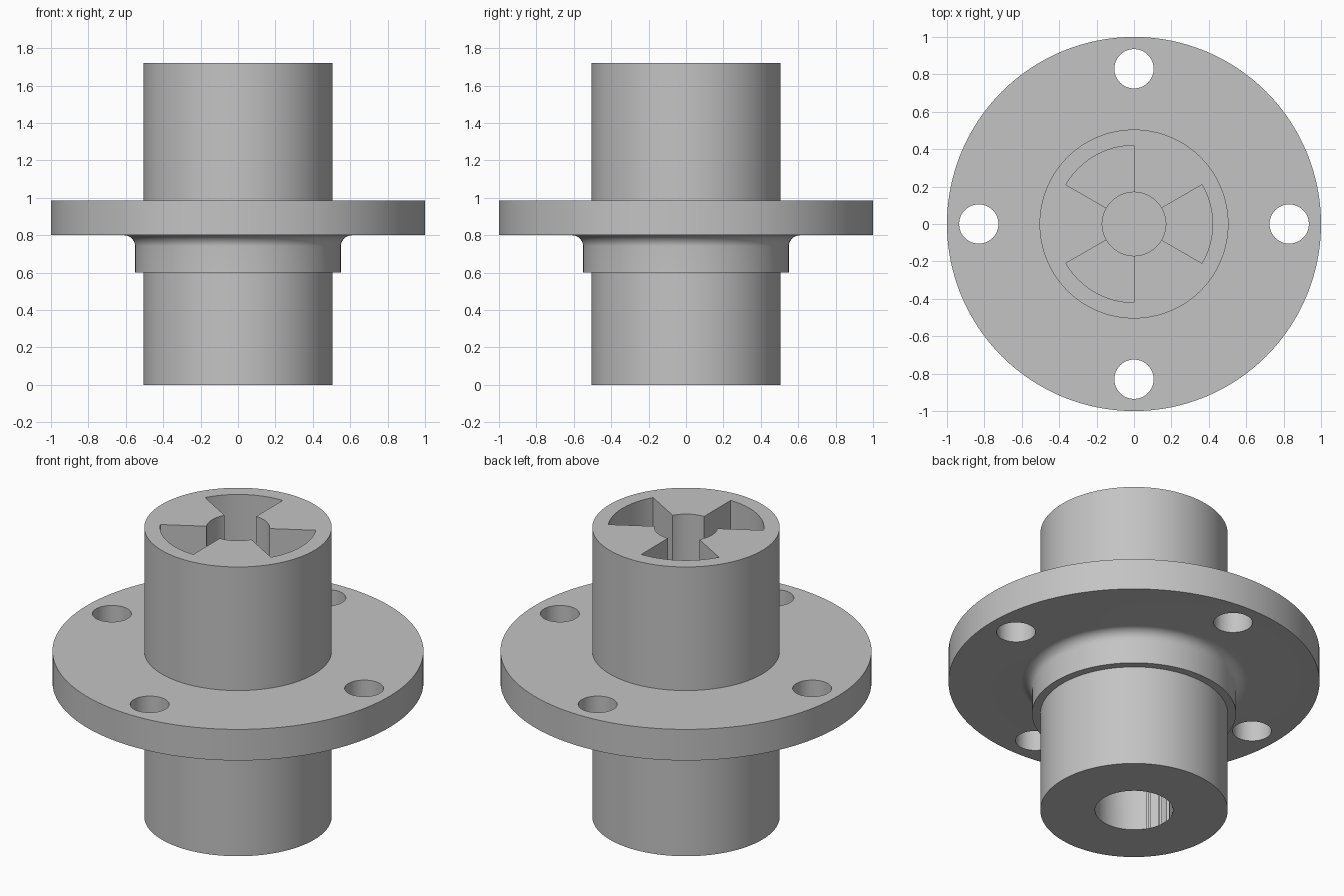
import bpy, bmesh
from math import sin, cos, pi, radians

if "Cube" in bpy.data.objects:
    bpy.data.objects.remove(bpy.data.objects["Cube"])

SEGMENTS = 128

grey = bpy.data.materials.new("plain grey metal")
grey.use_nodes = True
colour = (0.55, 0.55, 0.55, 1)
grey.diffuse_color = colour
grey.node_tree.nodes["Principled BSDF"].inputs["Base Color"].default_value = colour


def add_object(name, bm):
    bmesh.ops.recalc_face_normals(bm, faces=bm.faces)
    mesh = bpy.data.meshes.new(name)
    bm.to_mesh(mesh)
    bm.free()
    mesh.materials.append(grey)
    obj = bpy.data.objects.new(name, mesh)
    bpy.context.collection.objects.link(obj)
    return obj


def arc(radius, start, end, steps, cx=0, cy=0):
    angles = [radians(start + (end - start) * i / steps) for i in range(steps + 1)]
    return [(cx + radius * cos(a), cy + radius * sin(a)) for a in angles]


def prism(name, outline, bottom, top):
    bm = bmesh.new()
    base = bm.faces.new([bm.verts.new((x, y, bottom)) for x, y in outline])
    grown = bmesh.ops.extrude_face_region(bm, geom=[base])["geom"]
    raised = [v for v in grown if isinstance(v, bmesh.types.BMVert)]
    bmesh.ops.translate(bm, vec=(0, 0, top - bottom), verts=raised)
    return add_object(name, bm)


def lathe(name, profile):
    bm = bmesh.new()
    verts = [bm.verts.new((r, 0, z)) for r, z in profile]
    edges = [bm.edges.new(pair) for pair in zip(verts, verts[1:])]
    bmesh.ops.spin(bm, geom=verts + edges, axis=(0, 0, 1), cent=(0, 0, 0),
                   angle=2 * pi, steps=SEGMENTS, use_duplicate=False)
    bmesh.ops.remove_doubles(bm, verts=bm.verts, dist=0.0005)
    return add_object(name, bm)


def circle(radius, cx=0, cy=0, steps=SEGMENTS):
    return arc(radius, 0, 360, steps, cx, cy)[:-1]


# Turned body: lower shaft, collar, fillet, flange and upper shaft
fillet = arc(0.06, 180, 90, 10, 0.61, 0.74)
body = lathe("flanged_hub", [(0, 0), (0.505, 0), (0.505, 0.6), (0.55, 0.6)] + fillet +
             [(1, 0.8), (1, 0.985), (0.505, 0.985), (0.505, 1.72), (0, 1.72)])

# Bores, the three jaw pockets and the four bolt holes
cutters = [prism("upper_bore_cutter", circle(0.17), 0.9, 1.8),
           prism("lower_bore_cutter", circle(0.21), -0.1, 0.6)]
for start in (90, 210, 330):
    sector = arc(0.42, start, start + 60, 24) + arc(0.08, start + 60, start, 4)
    cutters.append(prism("jaw_pocket_cutter", sector, 1.0, 1.8))
for cx, cy in circle(0.83, steps=4):
    cutters.append(prism("bolt_hole_cutter", circle(0.105, cx, cy, 48), 0.7, 1.1))

bpy.ops.object.select_all(action='DESELECT')
body.select_set(True)
bpy.context.view_layer.objects.active = body
for cutter in cutters:
    cutter.hide_render = True
    cut = body.modifiers.new(cutter.name, 'BOOLEAN')
    cut.operation = 'DIFFERENCE'
    cut.solver = 'EXACT'
    cut.object = cutter
    bpy.ops.object.modifier_apply(modifier=cut.name)
    bpy.data.objects.remove(cutter)

bpy.ops.object.shade_smooth_by_angle(angle=radians(30))
